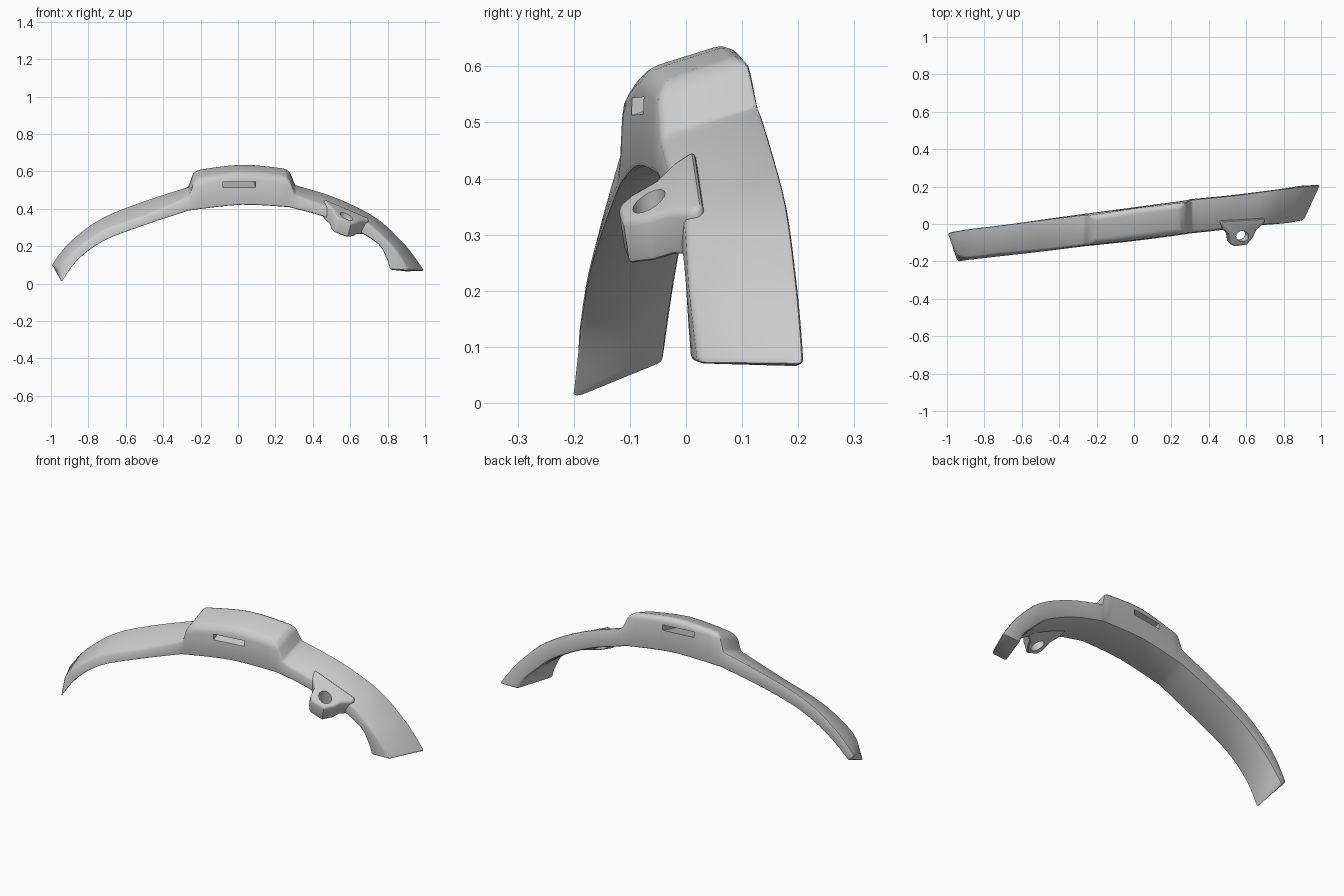
import bpy, bmesh, math
from mathutils import Vector

if "Cube" in bpy.data.objects:
    bpy.data.objects.remove(bpy.data.objects["Cube"])

# Cross-section stations: front-outer, back-outer, back-inner, front-inner corners
left = [
    [(-.96, -.15, .078), (-1, -.05, .1), (-.965, -.04, .07), (-.945, -.207, 0)],
    [(-.9, -.18, .155), (-.9, -.03, .225), (-.85, -.025, .185), (-.86, -.192, .12)],
    [(-.73, -.16, .28), (-.73, -.01, .352), (-.69, -.005, .29), (-.72, -.176, .225)],
    [(-.5, -.14, .365), (-.5, .02, .445), (-.48, .025, .37), (-.5, -.15, .31)],
    [(-.262, -.112, .465), (-.265, .05, .52), (-.265, .055, .43), (-.265, -.12, .388)]]
bump = [
    [(-.235, -.113, .555), (-.235, .045, .615), (-.24, .058, .435), (-.24, -.117, .392)],
    [(.02, -.083, .592), (.02, .085, .645), (.02, .092, .455), (.02, -.089, .42)],
    [(.272, -.05, .568), (.27, .113, .622), (.28, .127, .435), (.27, -.056, .408)]]
right = [
    [(.305, -.045, .475), (.305, .13, .53), (.3, .133, .43), (.295, -.052, .402)],
    [(.5, -.025, .405), (.53, .152, .46), (.5, .152, .37), (.45, -.035, .36)],
    [(.68, -.003, .335), (.74, .18, .353), (.69, .175, .275), (.62, -.012, .29)],
    [(.82, .006, .21), (.88, .197, .225), (.80, .19, .18), (.745, -.002, .215)],
    [(.88, .015, .13), (.95, .205, .14), (.86, .2, .12), (.79, .003, .14)],
    [(.912, .022, .07), (1, .21, .068), (.89, .205, .065), (.81, .008, .075)]]


def smooth(stations, n=4):
    """Catmull-Rom interpolation between stations."""
    s = [[Vector(p) for p in st] for st in stations]
    out = []
    for i in range(len(s) - 1):
        a, d = s[max(i - 1, 0)], s[min(i + 2, len(s) - 1)]
        for k in range(n):
            t = k / n
            out.append([p1 + .5 * t * (p2 - p0 + t * (2 * p0 - 5 * p1 + 4 * p2 - p3
                        + t * (3 * (p1 - p2) + p3 - p0)))
                        for p0, p1, p2, p3 in zip(a, s[i], s[i + 1], d)])
    return out + [s[-1]]


def add_loft(bm, rings):
    vs = [[bm.verts.new(p) for p in r] for r in rings]
    n = len(vs[0])
    for a, b in zip(vs, vs[1:]):
        for i in range(n):
            bm.faces.new((a[i], a[(i + 1) % n], b[(i + 1) % n], b[i]))
    bm.faces.new(vs[0][::-1])
    bm.faces.new(vs[-1])
    bmesh.ops.recalc_face_normals(bm, faces=bm.faces[:])
    return vs


def round_edges(bm, edges, width, seg=3):
    bmesh.ops.bevel(bm, geom=list(edges), offset=width, segments=seg, profile=.5,
                    affect='EDGES', clamp_overlap=True)
    bmesh.ops.recalc_face_normals(bm, faces=bm.faces[:])


def sharp(bm, deg=35):
    return [e for e in bm.edges if len(e.link_faces) == 2
            and e.calc_face_angle(0) > math.radians(deg)]


def make(name, bm):
    me = bpy.data.meshes.new(name)
    bm.to_mesh(me)
    bm.free()
    ob = bpy.data.objects.new(name, me)
    bpy.context.collection.objects.link(ob)
    return ob


def cut(ob, rings):
    """Subtract a lofted cutter and shade the result."""
    bm = bmesh.new()
    add_loft(bm, rings)
    cutter = make("cutter", bm)
    cutter.hide_render = True
    m = ob.modifiers.new("cut", 'BOOLEAN')
    m.operation, m.solver, m.object = 'DIFFERENCE', 'EXACT', cutter
    bpy.context.view_layer.update()
    me = bpy.data.meshes.new_from_object(ob.evaluated_get(bpy.context.evaluated_depsgraph_get()))
    ob.modifiers.clear()
    ob.data = me
    bpy.data.objects.remove(cutter)
    bpy.ops.object.select_all(action='DESELECT')
    ob.select_set(True)
    bpy.context.view_layer.objects.active = ob
    bpy.ops.object.shade_smooth_by_angle(angle=math.radians(35))


# Arched band with raised housing
bm = bmesh.new()
L, B, R = smooth(left), smooth(bump), smooth(right)
vs = add_loft(bm, L + B + R)
top = {v for r in vs[len(L):len(L) + len(B)] for v in r[:2]}
round_edges(bm, [e for e in sharp(bm, 25) if all(v in top for v in e.verts)], .035, 4)
round_edges(bm, sharp(bm), .013, 2)
band = make("arched_band", bm)

# Slot running through the housing from front to back
slot = []
for y, dz in ((-.3, -.065), (.3, .115)):
    slot.append([(x - .1 * y, y + .12 * x, z + dz + .01 * x) for x, z in
                 ((-.09, .515), (.085, .515), (.085, .545), (-.09, .545))])
cut(band, slot)

# Eyelet lug on the front edge
def lug_top(x, y):
    return Vector((x, y, .36 - .45 * (x - .58) + .5 * (y + .065)))


depth = Vector((-.02, .012, -.08))
outline = [(.46, .015), (.475, -.025), (.508, -.055), (.515, -.1), (.535, -.122),
           (.605, -.112), (.64, -.07), (.655, -.035), (.7, .005), (.7, .03)]
ring = [lug_top(*p) for p in outline]
bm = bmesh.new()
add_loft(bm, [ring, [p + depth for p in ring]])
round_edges(bm, sharp(bm, 50), .012)
lug = make("eyelet_lug", bm)

# Hole through the lug
hole = [lug_top(.58 + .034 * math.cos(a), -.066 + .029 * math.sin(a))
        for a in (math.tau * i / 16 for i in range(16))]
cut(lug, [[p - depth for p in hole], [p + depth * 2 for p in hole]])
